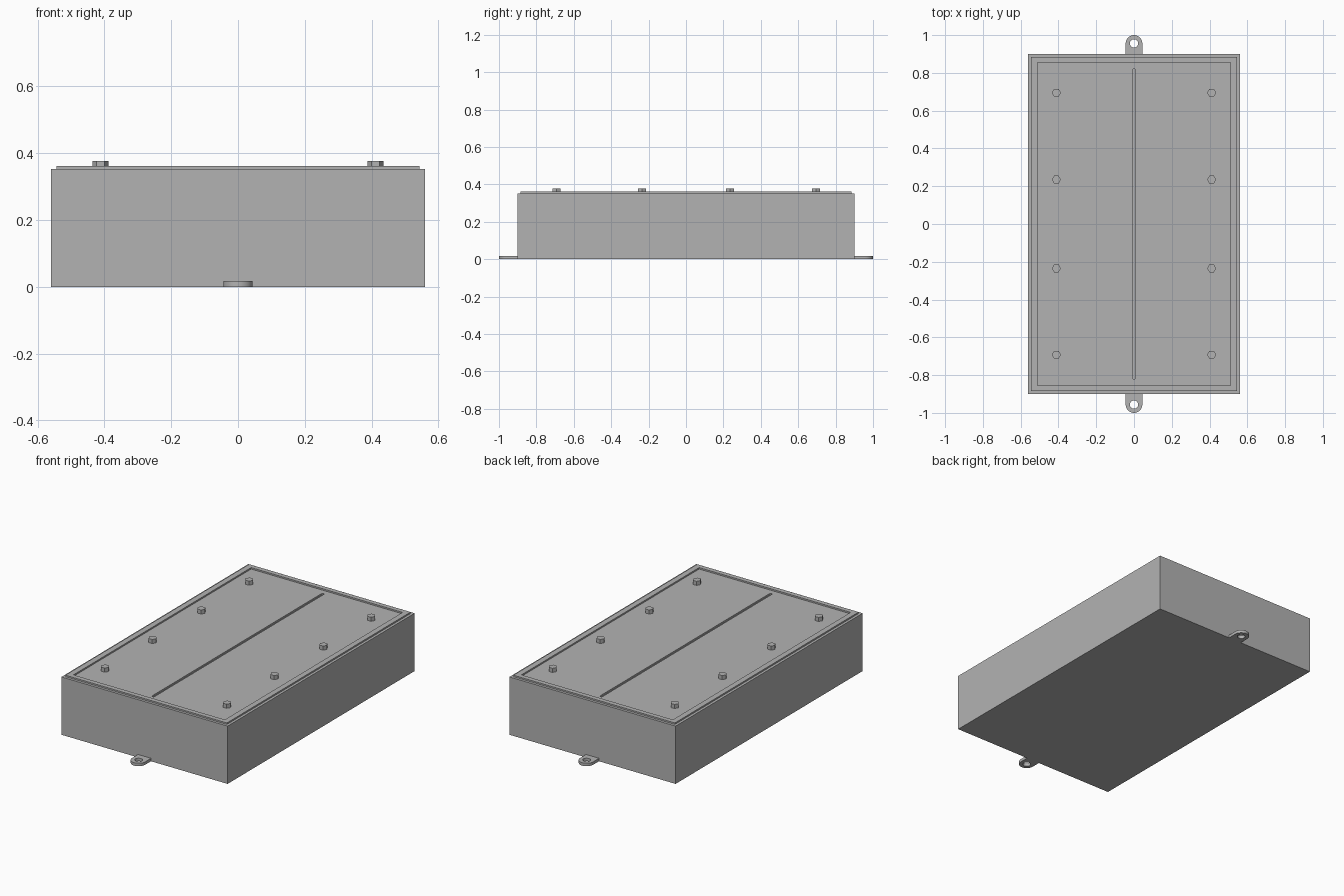
import bpy, bmesh, math

cube = bpy.data.objects.get("Cube")
if cube:
    bpy.data.objects.remove(cube, do_unlink=True)

grey = bpy.data.materials.new("plain_grey")
grey.use_nodes = True
colour = (0.45, 0.45, 0.45, 1)
grey.diffuse_color = colour
grey.node_tree.nodes["Principled BSDF"].inputs["Base Color"].default_value = colour


def loft(name, rings):
    """Solid through a stack of equal-length outlines, each (points, z)."""
    bm = bmesh.new()
    loops = [[bm.verts.new((x, y, z)) for x, y in pts] for pts, z in rings]
    n = len(loops[0])
    for a, b in zip(loops, loops[1:]):
        for i in range(n):
            j = (i + 1) % n
            bm.faces.new((a[i], a[j], b[j], b[i]))
    bm.faces.new(loops[0][::-1])
    bm.faces.new(loops[-1])
    bmesh.ops.recalc_face_normals(bm, faces=bm.faces)
    mesh = bpy.data.meshes.new(name)
    bm.to_mesh(mesh)
    bm.free()
    mesh.materials.append(grey)
    obj = bpy.data.objects.new(name, mesh)
    bpy.context.collection.objects.link(obj)
    return obj


def rect(hx, hy):
    return [(-hx, -hy), (hx, -hy), (hx, hy), (-hx, hy)]


def arc(cx, cy, r, start, end, n):
    angles = [math.radians(start + (end - start) * i / n) for i in range(n + 1)]
    return [(cx + r * math.cos(a), cy + r * math.sin(a)) for a in angles]


def circle(cx, cy, r, n):
    return arc(cx, cy, r, 0, 360, n)[:-1]


def prism(name, pts, z0, z1):
    return loft(name, [(pts, z0), (pts, z1)])


def cut(target, cutter):
    cutter.hide_render = True
    mod = target.modifiers.new("cut", "BOOLEAN")
    mod.operation = "DIFFERENCE"
    mod.solver = "EXACT"
    mod.object = cutter
    bpy.context.view_layer.objects.active = target
    bpy.ops.object.modifier_apply(modifier=mod.name)
    bpy.data.objects.remove(cutter, do_unlink=True)


def smooth(obj):
    bpy.ops.object.select_all(action="DESELECT")
    obj.select_set(True)
    bpy.context.view_layer.objects.active = obj
    bpy.ops.object.shade_smooth_by_angle(angle=math.radians(30))


# Enclosure: box, stepped lid rim, recessed panel
TOP, RIM, PANEL = 0.352, 0.361, 0.352
outer, lid, inner = rect(0.56, 0.9), rect(0.544, 0.884), rect(0.51, 0.855)
body = loft("enclosure", [(outer, 0), (outer, TOP), (lid, TOP), (lid, RIM),
                          (inner, RIM), (inner, PANEL)])

# Long round-ended groove down the middle of the panel
slot = arc(0, 0.815, 0.008, 0, 180, 8) + arc(0, -0.815, 0.008, 180, 360, 8)
cut(body, prism("groove_cutter", slot, PANEL - 0.01, PANEL + 0.03))

# Hexagonal bolt heads
for side, x in (("left", 0.411), ("right", -0.411)):
    for i, y in enumerate((-0.692, -0.235, 0.235, 0.695)):
        prism(f"bolt_{side}_{i + 1}", circle(x, y, 0.024, 6), PANEL, 0.377)

# Mounting tabs with screw holes
for name, s in (("front", -1), ("back", 1)):
    outline = [(-0.044, s * 0.9), (0.044, s * 0.9)] + arc(0, s * 0.956, 0.044, 0, s * 180, 24)
    tab = prism(f"{name}_mounting_tab", outline, 0, 0.018)
    cut(tab, prism("hole_cutter", circle(0, s * 0.956, 0.022, 24), -0.02, 0.04))
    smooth(tab)
